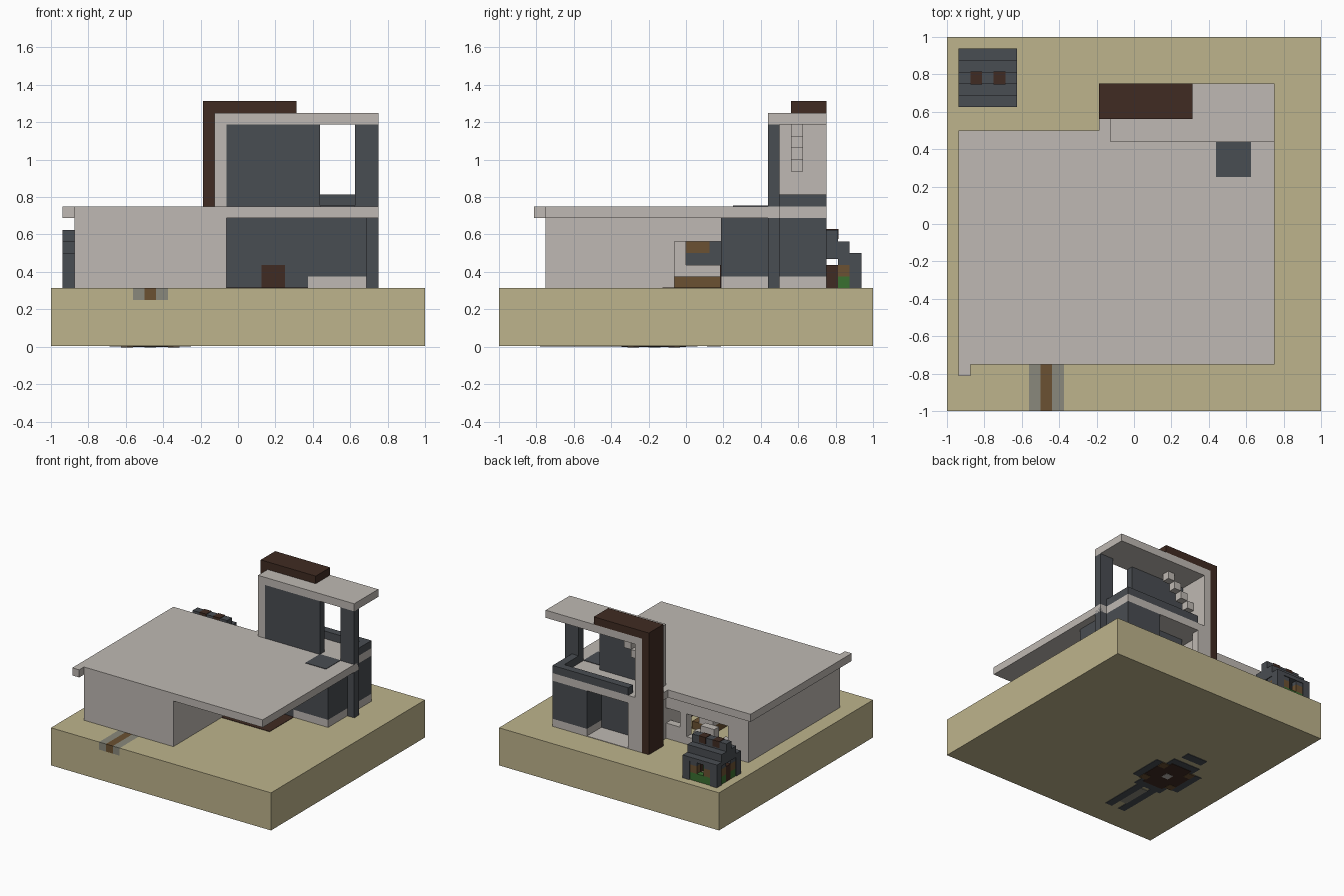
import bpy
import bmesh

old = bpy.data.objects.get("Cube")
if old:
    bpy.data.objects.remove(old, do_unlink=True)

U = 1 / 16  # one building block
G = 5       # ground level in blocks


def material(name, rgb):
    lin = [((c / 255 + 0.055) / 1.055) ** 2.4 for c in rgb]
    m = bpy.data.materials.new(name)
    m.use_nodes = True
    m.diffuse_color = (*lin, 1)
    m.node_tree.nodes["Principled BSDF"].inputs["Base Color"].default_value = (*lin, 1)
    return m


SAND = material("sand", (190, 180, 140))
PALE = material("pale_stone", (191, 185, 179))
DARK = material("dark_stone", (73, 77, 82))
UMBER = material("dark_wood", (64, 43, 34))
WOOD = material("wood", (107, 81, 50))
GREEN = material("leaf_green", (58, 112, 48))
GREY = material("path_grey", (138, 137, 124))


def boxes(name, mat, *spans):
    """Join boxes given in blocks as (x0, x1, y0, y1, z0, z1)."""
    bm = bmesh.new()
    for x0, x1, y0, y1, z0, z1 in spans:
        for v in bmesh.ops.create_cube(bm, size=1)["verts"]:
            v.co.x = U * (x1 if v.co.x > 0 else x0)
            v.co.y = U * (y1 if v.co.y > 0 else y0)
            v.co.z = U * (z1 if v.co.z > 0 else z0)
    me = bpy.data.meshes.new(name)
    bm.to_mesh(me)
    bm.free()
    me.materials.append(mat)
    ob = bpy.data.objects.new(name, me)
    bpy.context.collection.objects.link(ob)
    return ob


# Ground slab, notched at the front for the path
boxes("ground", SAND, (-16, 16, -16, 16, .06, 4), (-16, -9, -16, 16, 4, G),
      (-6, 16, -16, 16, 4, G), (-9, -6, -12, 16, 4, G))
boxes("path_edges", GREY, (-9, -8, -16, -12, 4, G), (-7, -6, -16, -12, 4, G))
boxes("path_steps", WOOD, *[(-8, -7, y, y + 1, 4, G) for y in range(-16, -12)])

# Cellar outline on the underside
boxes("cellar_rim", DARK, (-9.5, -5.5, -6.5, 1, 0, .1), (-11, -4, -5, -.5, 0, .1),
      (-9, -8, -12.5, -6, 0, .1), (-7, -6, -12.5, -6, 0, .1), (-9, -6, 1.8, 3, 0, .1))
boxes("cellar_floor", UMBER, (-9, -6, -5.5, 0, -.04, .1), (-10, -5, -4.5, -1, -.04, .1))
boxes("cellar_trim", WOOD, *[(x, x + 1, y, y + 1, -.07, .1)
                             for x in (-10, -6) for y in (-5, -1.5)])
boxes("cellar_passage", GREY, (-8, -7, -11, -7, 0, .1))
boxes("cellar_lamp", PALE, (-8, -7, -3.2, -2.2, -.08, .1))

# Main house: walls with a doorway to the right and stepped window openings behind
boxes("house_walls", PALE,
      (-14, -1, -12, -11, G, 11), (-14, -13, -12, 7, G, 11),
      (-2, -1, -12, -1, G, 11), (-2, -1, -1, 3, 9, 11), (-2, -1, 3, 7, G, 11))
boxes("house_back_wall", PALE,
      (-14, -1, 6, 7, G, 6), (-14, -1, 6, 7, 9, 11), (-14, -11, 6, 7, 6, 9),
      (-11, -10, 6, 7, 6, 7), (-9, -7, 6, 7, 6, 8), (-7, -6, 6, 7, 6, 7),
      (-5, -4, 6, 7, 6, 9), (-4, -2, 6, 7, 6, 7))
boxes("house_roof", PALE, (-15, 12, -12, 7, 11, 12), (-15, -2, 7, 8, 11, 12),
      (-3, -2, 8, 9, 11, 12), (-15, -14, -13, -12, 11, 12))
boxes("terrace_hatch", DARK, (7, 10, 4, 7, 11.9, 12.06))
boxes("porch_floor", UMBER, (-1, 6, -2, 3, 4.95, 5.05))

# Furniture seen through the doorway
boxes("bench_base", WOOD, (-6, -3, -1, 3, G, 6), (-6, -5, 0, 2, 8, 9))
boxes("bench_top", PALE, (-6, -4, -1, 3, 6, 7), (-6, -4, -1, 0, 7, 9))
boxes("cabinet", DARK, (-6, -5, 0, 3, 7, 8), (-6, -5, 2, 3, 8, 9))

# Dark wing under the terrace
boxes("wing_footing", PALE, (6, 11, 3, 12, G, 6))
boxes("wing_walls", DARK, (6, 11, 3, 12, 6, 11), (-1, 6, 3, 4, G, 11), (0, 6, 8, 9, G, 11))
boxes("front_door", UMBER, (2, 4, 2.9, 3.05, G, 7))
boxes("back_porch_floor", PALE, (-1, 6, 9, 12, 4.95, 5.06))
boxes("back_door", UMBER, (1, 2, 8.9, 9.08, G, 7))

# Upper storey with an open balcony
boxes("balcony_floor", PALE, (-1, 11, 7, 12, 11, 12), (11, 12, 7, 8, 11, 12))
boxes("balcony_rail", DARK, (0, 11, 11, 12, 12, 13), (10, 11, 8, 12, 12, 13))
boxes("upper_screen", DARK, (-1, 7, 7, 8, 12, 19))
boxes("corner_pillar", DARK, (11, 12, 7, 8, G, 19), (10, 11, 7, 8, 12, 19))
boxes("upper_side_wall", PALE, (-2, -1, 7, 12, G, 19), (-1, 0, 11, 12, G, 11))
boxes("upper_roof", PALE, (-2, 12, 7, 12, 19, 20))
boxes("hanging_steps", PALE, *[(i - 1, i, 9, 10, 15 + i, 16 + i) for i in range(4)])

# Dark wood fin folding over the roof
boxes("wood_fin", UMBER, (-3, -2, 9, 12, G, 21), (-2, 5, 9, 12, 20, 21))

# Small hut: stepped roof, corner posts and planted walls on all sides
boxes("hut_roof", DARK, (-15, -10, 10, 15, 7.5, 8), (-15, -10, 11, 14, 8, 9),
      (-15, -10, 12, 13, 9, 10))
boxes("hut_roof_lights", UMBER, *[(x, x + 1, 11.95, 13.05, 9.2, 10.06) for x in (-14, -12)])
posts = [(x, x + 1, y, y + 1, G, 8) for x in (-15, -11) for y in (10, 14)]
boxes("hut_posts", DARK, *posts)
green, wood, door, lintel = [], [], [], []
for i in (0, 1, 2):
    for side in (0.1, 4.1):
        along_x = (-14 + i, -13 + i, 10 + side, 10.8 + side)
        along_y = (-15 + side, -14.2 + side, 11 + i, 12 + i)
        for n, wall in enumerate((along_x, along_y)):
            if i == 1 and n == 1:
                door.append((*wall, G, 7))
            else:
                green.append((*wall, G, 6))
                if i != 1:
                    wood.append((*wall, 6, 7))
            if i != 1:
                lintel.append((*wall, 7, 7.6))
boxes("hut_planting", GREEN, *green)
boxes("hut_window_frames", WOOD, *wood)
boxes("hut_doors", UMBER, *door)
boxes("hut_lintels", DARK, *lintel)
